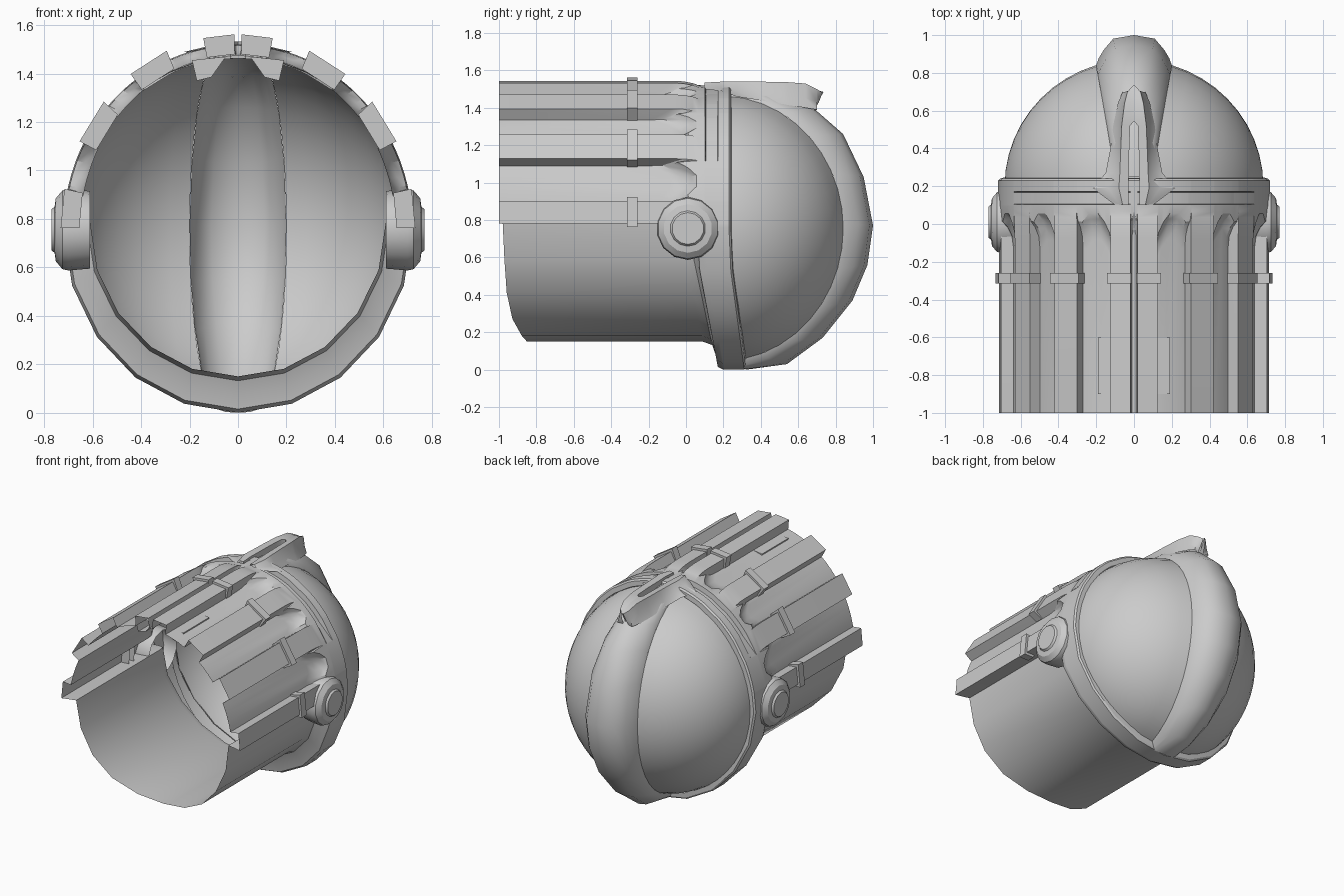
import bpy, bmesh
from math import sin, cos, radians, pi, asin

if "Cube" in bpy.data.objects:
    bpy.data.objects.remove(bpy.data.objects["Cube"])


def finish(name, verts, faces, mirror=True, angle=32):
    me = bpy.data.meshes.new(name)
    me.from_pydata(verts, [], faces)
    bm = bmesh.new()
    bm.from_mesh(me)
    bmesh.ops.remove_doubles(bm, verts=bm.verts, dist=0.0005)
    bmesh.ops.recalc_face_normals(bm, faces=bm.faces)
    bm.to_mesh(me)
    bm.free()
    ob = bpy.data.objects.new(name, me)
    bpy.context.collection.objects.link(ob)
    if mirror:
        m = ob.modifiers.new("mirror", 'MIRROR')
        m.merge_threshold = 0.002
    bpy.ops.object.select_all(action='DESELECT')
    ob.select_set(True)
    bpy.context.view_layer.objects.active = ob
    bpy.ops.object.shade_smooth_by_angle(angle=radians(angle))
    return ob


def loft(name, rows, **kw):
    """Skin a grid of points, given as equally long rows."""
    n = len(rows[0])
    verts = [p for r in rows for p in r]
    faces = [(i * n + j, i * n + j + 1, (i + 1) * n + j + 1, (i + 1) * n + j)
             for i in range(len(rows) - 1) for j in range(n - 1)]
    return finish(name, verts, faces, **kw)


def ell(phi, rx, rz, cz=0.76):
    a = radians(phi)
    return rx * sin(a), cz + rz * cos(a)


def mix(a, b, t):
    return a + (b - a) * t


# Hull half profile: (angle from top, kind, shift of the arch where it meets the collar)
RIDGES = [(1.5, 10), (25, 36), (50.5, 62), (79.5, 88.5)]
profile = [(0, 'v', 0)]
for i, (a, b) in enumerate(RIDGES):
    profile += [(a - 0.5, 'v', -0.05), (a, 'r', 0), (b, 'r', 0)]
    if i < 3:
        a2 = RIDGES[i + 1][0] - 0.5
        for f in (0, 0.15, 0.35, 0.65, 0.85):
            profile.append((mix(b + 0.5, a2, f), 'v', -0.11 * (2 * f - 1) ** 2))
profile += [(90 + 18 * k, 'l', 0) for k in range(6)]

# Hull: fluted upper tube and plain lower tube flowing into the collar
rows = []
for phi, kind, s in profile:
    cx, cz = ell(phi, 0.72, 0.76)
    d = max(0, (0.6 - cz) / 0.6)
    back = 0.24 + 0.08 * d
    if kind == 'r':
        tx, tz = ell(phi, 0.715, 0.785)
    elif kind == 'v':
        tx, tz = ell(phi, 0.65, 0.715)
    else:
        tx, tz = ell(phi, 0.61, 0.635, 0.785)
    if kind == 'l':
        u = max(0, (0.78 - tz) / 0.63)
        front = -0.98 + 0.03 * u + 0.1 * u ** 6
        e = 0.06 + 0.11 * d
        st = [(e - 0.08, 0), (e - 0.03, 0.12), (e - 0.01, 0.5), (e, 0.9)]
    else:
        front = -1.0
        e = 0.065
        st = [(e - 0.14 + s, 0), (e - 0.08 + s, 0.12), (e - 0.03 + s, 0.5), (e + s, 0.92)]
    end = e + 0.03
    row = [(tx, front, tz)]
    row += [(mix(tx, cx, t), y, mix(tz, cz, t)) for y, t in st]
    groove = 0.955 if 8 < phi < 61 else 1.0
    for f, k in ((0, 1), (0.05, 1), (0.08, groove), (0.5, groove), (0.53, 1), (0.93, 1),
                 (1.0, 0.985), (1.02, 0.94), (0.85, 0.925)):
        row.append((cx * k, mix(end, back, f), 0.76 + (cz - 0.76) * k))
    rows.append(row)
loft("fluted_hull", rows)

# Straps across each ridge
for i, (a, b) in enumerate(RIDGES):
    a0, b0 = (a - 0.3, b + 1.3) if i == 0 else (a - 1.3, b + 1.3)
    sec = [ell(a0, 0.655, 0.72), ell(a0, 0.732, 0.802), ell(b0, 0.732, 0.802), ell(b0, 0.655, 0.72)]
    v = [(x, y, z) for y in (-0.315, -0.26) for x, z in sec]
    finish(f"strap_{i + 1}", v, [(0, 1, 2, 3), (4, 5, 6, 7), (0, 1, 5, 4),
                                 (1, 2, 6, 5), (2, 3, 7, 6)])


# Rounded window panels, leaving the centre open for the crest
def dome(alpha, x, lift=0.0):
    b = asin(min(1, x / 0.685))
    a = radians(alpha)
    return (x, 0.2 + (0.67 * cos(b) + lift) * sin(a), 0.755 + (0.715 * cos(b) + lift) * cos(a))


def seam_w(alpha):
    return 0.09 + 0.11 * sin(radians(alpha))


rows = []
for i in range(21):
    al = 9 * i
    b0 = asin(seam_w(al) / 0.685)
    rows.append([dome(al, 0.685 * sin(mix(b0, pi / 2, j / 10))) for j in range(11)])
loft("window_panel", rows)

# Central crest band: seam angle, outer y, outer z, half width of the ridge top
crest = [(3, 0.25, 1.50, 0.04), (18, 0.48, 1.48, 0.05), (32, 0.68, 1.40, 0.06),
         (47, 0.84, 1.26, 0.08), (66, 0.95, 1.03, 0.10), (88, 1.00, 0.77, 0.11),
         (107, 0.97, 0.56, 0.105), (125, 0.89, 0.37, 0.09), (145, 0.73, 0.17, 0.07),
         (160, 0.54, 0.03, 0.05), (172, 0.32, 0.0, 0.05)]
rows = []
for al, oy, oz, ow in crest:
    w = seam_w(al)
    sx, sy, sz = dome(al, w)
    _, ly, lz = dome(al, w, 0.035)
    rows.append([(0, oy, oz), (ow, mix(oy, ly, 0.15), mix(oz, lz, 0.15)),
                 (mix(ow, w, 0.55), mix(oy, ly, 0.62), mix(oz, lz, 0.62)),
                 (w - 0.012, ly, lz), (w, sy, sz)])
loft("crest_band", rows, angle=40)

# Pointed top fin with a slit: y, slit half width, top half width, top z, base half width, base z
fin = [(0.10, 0.03, 0.06, 1.535, 0.10, 1.50), (0.19, 0.03, 0.08, 1.54, 0.22, 1.49),
       (0.27, 0.027, 0.075, 1.54, 0.15, 1.46), (0.40, 0.025, 0.07, 1.54, 0.125, 1.44),
       (0.52, 0.02, 0.065, 1.538, 0.11, 1.42), (0.545, 0.0, 0.062, 1.537, 0.105, 1.415),
       (0.64, 0.0, 0.05, 1.53, 0.085, 1.40), (0.70, 0.0, 0.035, 1.50, 0.06, 1.39)]
rows = [[(s, y, 1.46), (s, y, zt - 0.005), (wt, y, zt), (mix(wt, wb, 0.4), y, mix(zt, zb, 0.6)),
         (wb, y, zb)] for y, s, wt, zt, wb, zb in fin]
rows.append([(0, 0.69, 1.40), (0, 0.735, 1.485), (0.008, 0.73, 1.48), (0.015, 0.71, 1.43),
             (0.02, 0.685, 1.385)])
loft("top_fin", rows, angle=40)

# Small brackets under the roof
sec = [(0.05, 1.47), (0.19, 1.455), (0.17, 1.37), (0.11, 1.385)]
v = [(x, y, z) for y in (-0.9, -0.6) for x, z in sec]
finish("roof_bracket", v, [(0, 1, 5, 4), (1, 2, 6, 5), (2, 3, 7, 6), (3, 0, 4, 7), (4, 5, 6, 7)])

# Side pivots: discs turned about the x axis
turn = [(0.61, 0.16), (0.70, 0.168), (0.725, 0.162), (0.752, 0.13), (0.757, 0.095),
        (0.77, 0.085), (0.77, 0.0)]
rows = [[(x, 0.01 + r * sin(2 * pi * k / 14), 0.755 + r * cos(2 * pi * k / 14)) for k in range(15)]
        for x, r in turn]
loft("side_pivot", rows)
